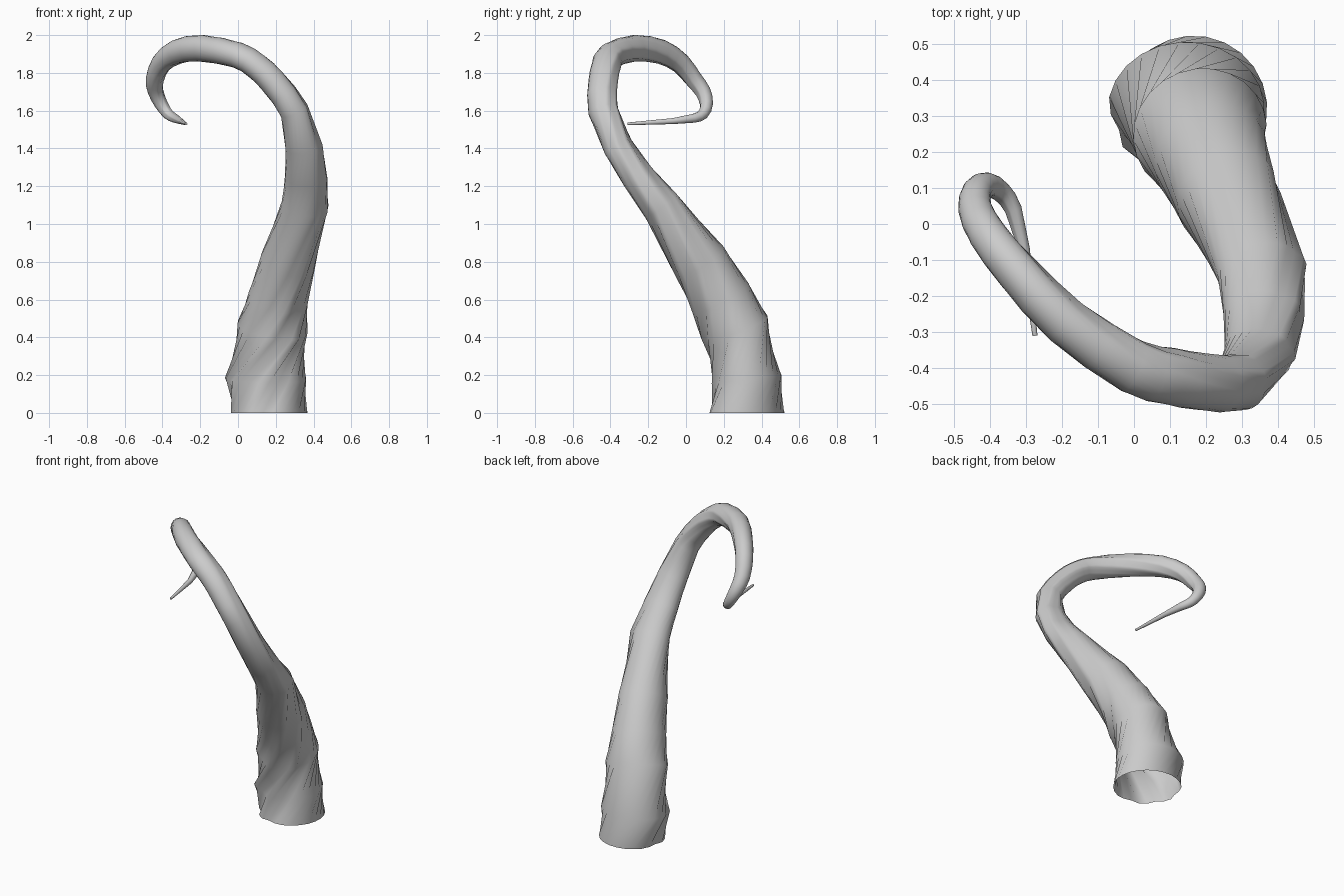
import bpy, bmesh, math
from mathutils import Vector

if "Cube" in bpy.data.objects:
    bpy.data.objects.remove(bpy.data.objects["Cube"])

SIDES = 24
FINE_FROM = 8   # rings above this one get an extra ring in between

# Rings along the horn: centre x, y, z, half-width a, half-width b, groove direction (degrees)
RINGS = [
    (0.165, 0.32, 0.00, 0.205, 0.203, 215),
    (0.145, 0.32, 0.18, 0.217, 0.187, 245),
    (0.183, 0.255, 0.45, 0.188, 0.188, 290),
    (0.217, 0.18, 0.61, 0.162, 0.170, 312),
    (0.265, 0.07, 0.80, 0.148, 0.152, 332),
    (0.358, -0.135, 1.10, 0.128, 0.104, 360),
    (0.362, -0.255, 1.25, 0.114, 0.088, 375),
    (0.35, -0.36, 1.41, 0.100, 0.080, 390),
    (0.298, -0.437, 1.60, 0.077, 0.082, 410),
    (0.185, -0.437, 1.755, 0.073, 0.080, 425),
    (0.10, -0.422, 1.835, 0.070, 0.080, 435),
    (0.00, -0.395, 1.893, 0.069, 0.077, 447),
    (-0.19, -0.27, 1.93, 0.071, 0.068, 470),
    (-0.325, -0.13, 1.91, 0.066, 0.060, 490),
    (-0.405, -0.03, 1.85, 0.056, 0.054, 505),
    (-0.440, 0.04, 1.765, 0.048, 0.048, 520),
    (-0.435, 0.09, 1.70, 0.042, 0.042, 530),
    (-0.407, 0.108, 1.635, 0.035, 0.035, 540),
    (-0.37, 0.09, 1.582, 0.029, 0.029, 550),
    (-0.335, 0.04, 1.56, 0.024, 0.024, 560),
    (-0.305, -0.07, 1.545, 0.016, 0.016, 570),
    (-0.275, -0.31, 1.53, 0.007, 0.007, 580),
]


def halfway(i):
    """Smooth in-between ring after ring i."""
    p, q = RINGS[i], RINGS[i + 1]
    before, after = RINGS[i - 1], RINGS[min(i + 2, len(RINGS) - 1)]
    return [(9 * (p[c] + q[c]) - before[c] - after[c]) / 16 if i < len(RINGS) - 3
            else (p[c] + q[c]) / 2 for c in range(6)]


def groove(angle):
    """Scale of the outline: round on one side, rippled on the other."""
    d = (angle + math.pi) % (2 * math.pi) - math.pi
    if abs(d) > 1.4:
        return 1.0
    fade = math.cos(d / 1.4 * math.pi / 2) ** 0.5
    return 1.0 - fade * (0.05 + 0.06 * math.cos(d * 7.5))


# Twisted, tapering tube, open at the foot
rows = []
for i, ring in enumerate(RINGS):
    rows.append(ring)
    if FINE_FROM <= i < len(RINGS) - 1:
        rows.append(halfway(i))
centres = [Vector(r[:3]) for r in rows]
bm = bmesh.new()
side, last = Vector((1, 0, 0)), Vector((0, 0, 1))
loops = []
for i, (_, _, _, a, b, turn) in enumerate(rows):
    here = centres[i]
    ahead = (centres[min(i + 1, len(rows) - 1)] - here).normalized()
    behind = (here - centres[max(i - 1, 0)]).normalized()
    tangent = (ahead + behind).normalized() if i else Vector((0, 0, 1))
    side = last.rotation_difference(tangent) @ side
    side = (side - tangent * side.dot(tangent)).normalized()
    last = tangent
    other = tangent.cross(side)
    twist = math.radians(turn)
    loop = []
    for k in range(SIDES):
        d = 2 * math.pi * k / SIDES
        s = groove(d)
        loop.append(bm.verts.new(here + side * (a * s * math.cos(d + twist))
                                 + other * (b * s * math.sin(d + twist))))
    loops.append(loop)
for low, high in zip(loops, loops[1:]):
    for k in range(SIDES):
        n = (k + 1) % SIDES
        bm.faces.new((low[k], low[n], high[n], high[k]))
bm.faces.new(loops[-1])

mesh = bpy.data.meshes.new("twisted_horn")
bm.to_mesh(mesh)
bm.free()
horn = bpy.data.objects.new("twisted_horn", mesh)
bpy.context.collection.objects.link(horn)
bpy.context.view_layer.objects.active = horn
horn.select_set(True)
bpy.ops.object.shade_smooth_by_angle(angle=math.radians(70))
